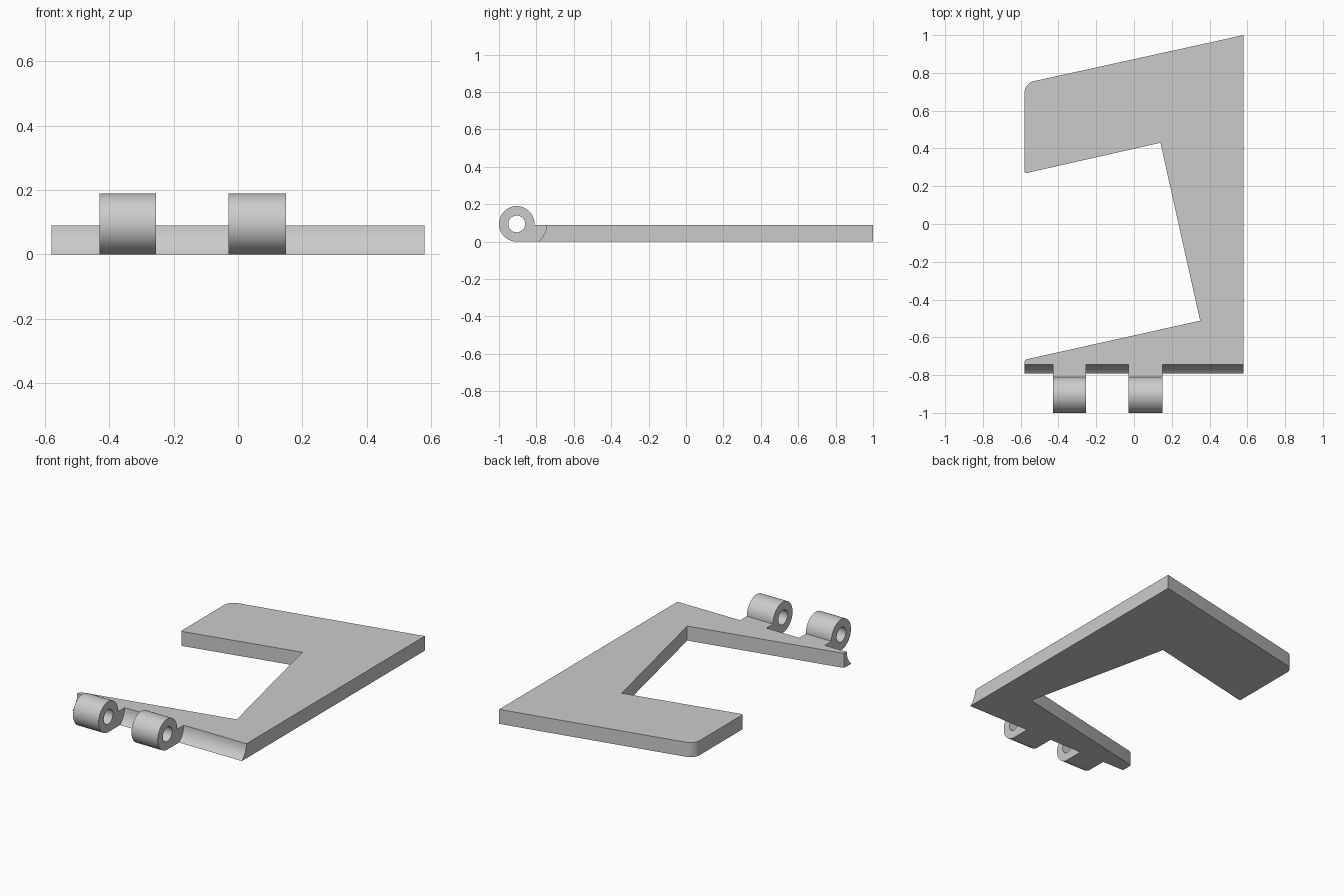
import bpy, bmesh
from math import sin, cos, pi, radians

old = bpy.data.objects.get("Cube")
if old:
    bpy.data.objects.remove(old, do_unlink=True)

grey = bpy.data.materials.new("plain grey")
grey.use_nodes = True
colour = (0.6, 0.6, 0.6, 1)
grey.diffuse_color = colour
grey.node_tree.nodes["Principled BSDF"].inputs["Base Color"].default_value = colour

THICK, EDGE_Y = 0.09, -0.745
AXIS_Y, RADIUS, BORE = -0.905, 0.095, 0.045


def arc(cx, cy, r, start, end, steps):
    angles = [radians(start + (end - start) * i / steps) for i in range(steps + 1)]
    return [(cx + r * cos(a), cy + r * sin(a)) for a in angles]


def prism(name, outline, place, low, high, hole=None):
    """Extrude an outline; its closing side stays open where it joins another part."""
    bm = bmesh.new()
    rims = []
    for level in (low, high):
        loops = [[bm.verts.new(place(p, level)) for p in loop]
                 for loop in (outline, hole) if loop]
        edges = [bm.edges.new((loop[i - 1], loop[i]))
                 for loop in loops for i in range(len(loop))]
        bmesh.ops.triangle_fill(bm, edges=edges, use_beauty=True)
        rims.append(loops)
    for n, (a, b) in enumerate(zip(*rims)):
        for i in range(1 if n == 0 else 0, len(a)):
            bm.faces.new((a[i - 1], a[i], b[i], b[i - 1]))
    bmesh.ops.recalc_face_normals(bm, faces=bm.faces)
    mesh = bpy.data.meshes.new(name)
    bm.to_mesh(mesh)
    bm.free()
    mesh.materials.append(grey)
    mesh.shade_smooth()
    mesh.set_sharp_from_angle(angle=radians(30))
    obj = bpy.data.objects.new(name, mesh)
    bpy.context.collection.objects.link(obj)


def flat(p, level):
    return (p[0], p[1], level)


def across(p, level):
    return (level, p[0], p[1])


# Hooked flat plate, with one rounded rear corner and softened tips
plate = [(0.58, EDGE_Y), (0.58, 1.0)]
plate += arc(-0.515, 0.693, 0.065, 102.5, 180, 8)
plate += [(-0.58, 0.277), (-0.577, 0.271), (-0.568, 0.27),
          (0.14, 0.43), (0.35, -0.512),
          (-0.568, -0.716), (-0.577, -0.721), (-0.58, -0.731), (-0.58, EDGE_Y)]
prism("plate", plate, flat, 0, THICK)

# Scooped front lip between and beside the knuckles
lip = arc(EDGE_Y - 0.115, 0.092, 0.115, 0, -53, 10)
lip[0] = (EDGE_Y, THICK)
lip[-1] = (lip[-1][0], 0)
lip.append((EDGE_Y, 0))
for side, x0, x1 in (("right", -0.58, -0.43), ("middle", -0.255, -0.03), ("left", 0.15, 0.58)):
    prism("front_lip_" + side, lip, across, x0, x1)

# Hinge knuckles with a pin bore
knuckle = [(EDGE_Y, 0)] + arc(AXIS_Y, RADIUS, RADIUS, 270, -3, 48) + [(EDGE_Y, THICK)]
bore = arc(AXIS_Y, RADIUS, BORE, 0, 360, 40)[:-1]
for side, x0, x1 in (("right", -0.43, -0.255), ("left", -0.03, 0.15)):
    prism("hinge_knuckle_" + side, knuckle, across, x0, x1, bore)
